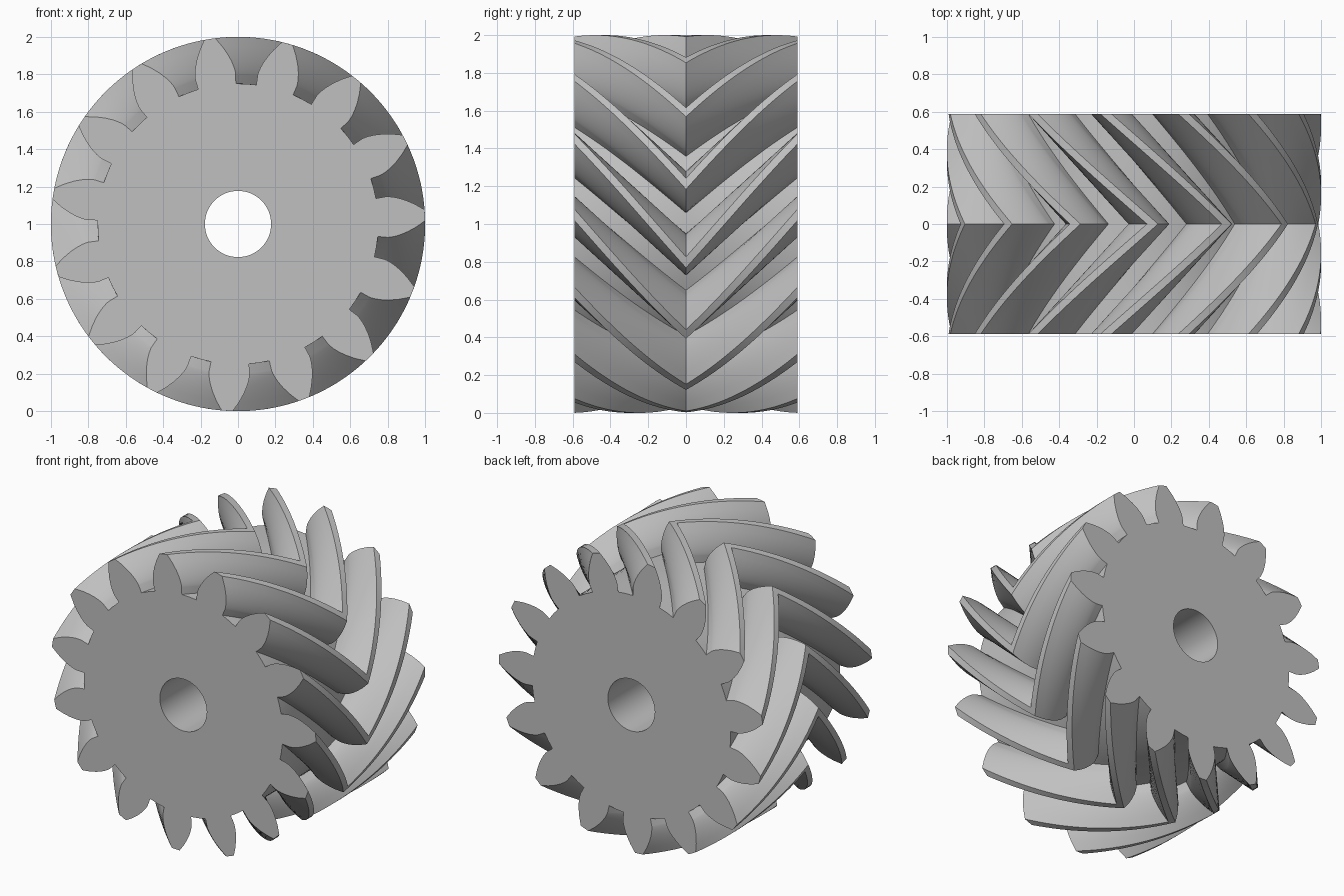
import bpy
import bmesh
from math import sin, cos, atan, sqrt, radians, tau

cube = bpy.data.objects.get("Cube")
if cube:
    bpy.data.objects.remove(cube, do_unlink=True)

TEETH = 15
HALF_WIDTH = 0.589
TIP, BASE, ROOT, BORE = 1.0, 0.80, 0.75, 0.177
START = radians(98.7)    # a tooth centre on the front face
TWIST = radians(38.4)    # sweep from each end to the middle
HALF_TOOTH = radians(7.8)
STEPS = 7                # points along each involute flank
SLICES = 20              # sections per half

steel = bpy.data.materials.new("steel_grey")
steel.use_nodes = True
grey = (0.53, 0.53, 0.53, 1)
steel.diffuse_color = grey
steel.node_tree.nodes["Principled BSDF"].inputs["Base Color"].default_value = grey


def tooth_outline():
    """One tooth and the gap after it, as (radius, angle) pairs."""
    roll_end = sqrt((TIP / BASE) ** 2 - 1)
    flank = [(ROOT, HALF_TOOTH)]
    for i in range(STEPS + 1):
        t = roll_end * i / STEPS
        flank.append((BASE * sqrt(1 + t * t), HALF_TOOTH - t + atan(t)))
    rising = [(r, -a) for r, a in flank]
    return rising + [(TIP, 0)] + flank[::-1] + [(ROOT, tau / TEETH / 2)]


def add_ring(bm, polar, y):
    return [bm.verts.new((r * cos(a), y, 1 + r * sin(a))) for r, a in polar]


def skin(bm, a, b):
    n = len(a)
    for i in range(n):
        j = (i + 1) % n
        bm.faces.new((a[i], a[j], b[j], b[i]))


def ring_edges(bm, ring):
    return [bm.edges.get((v, ring[i - 1])) for i, v in enumerate(ring)]


bm = bmesh.new()
outline = [(r, a + k * tau / TEETH) for k in range(TEETH) for r, a in tooth_outline()]

# Chevron teeth: the outline turns towards the middle and back again
rings = []
for s in range(-SLICES, SLICES + 1):
    f = s / SLICES
    turn = START - TWIST * (1 - abs(f))
    rings.append(add_ring(bm, [(r, a + turn) for r, a in outline], f * HALF_WIDTH))
for a, b in zip(rings, rings[1:]):
    skin(bm, a, b)

# Shaft bore
circle = [(BORE, tau * i / 64) for i in range(64)]
bores = [add_ring(bm, circle, y) for y in (-HALF_WIDTH, HALF_WIDTH)]
skin(bm, bores[0], bores[1])

# Flat end faces around the bore
for outer, inner, side in ((rings[0], bores[0], -1), (rings[-1], bores[1], 1)):
    edges = ring_edges(bm, outer) + ring_edges(bm, inner)
    bmesh.ops.triangle_fill(bm, use_beauty=True, use_dissolve=False,
                            edges=edges, normal=(0, side, 0))
bmesh.ops.recalc_face_normals(bm, faces=bm.faces)

mesh = bpy.data.meshes.new("herringbone_gear")
bm.to_mesh(mesh)
bm.free()
mesh.materials.append(steel)
gear = bpy.data.objects.new("herringbone_gear", mesh)
bpy.context.collection.objects.link(gear)

bpy.ops.object.select_all(action='DESELECT')
gear.select_set(True)
bpy.context.view_layer.objects.active = gear
bpy.ops.object.shade_smooth_by_angle(angle=radians(30))
